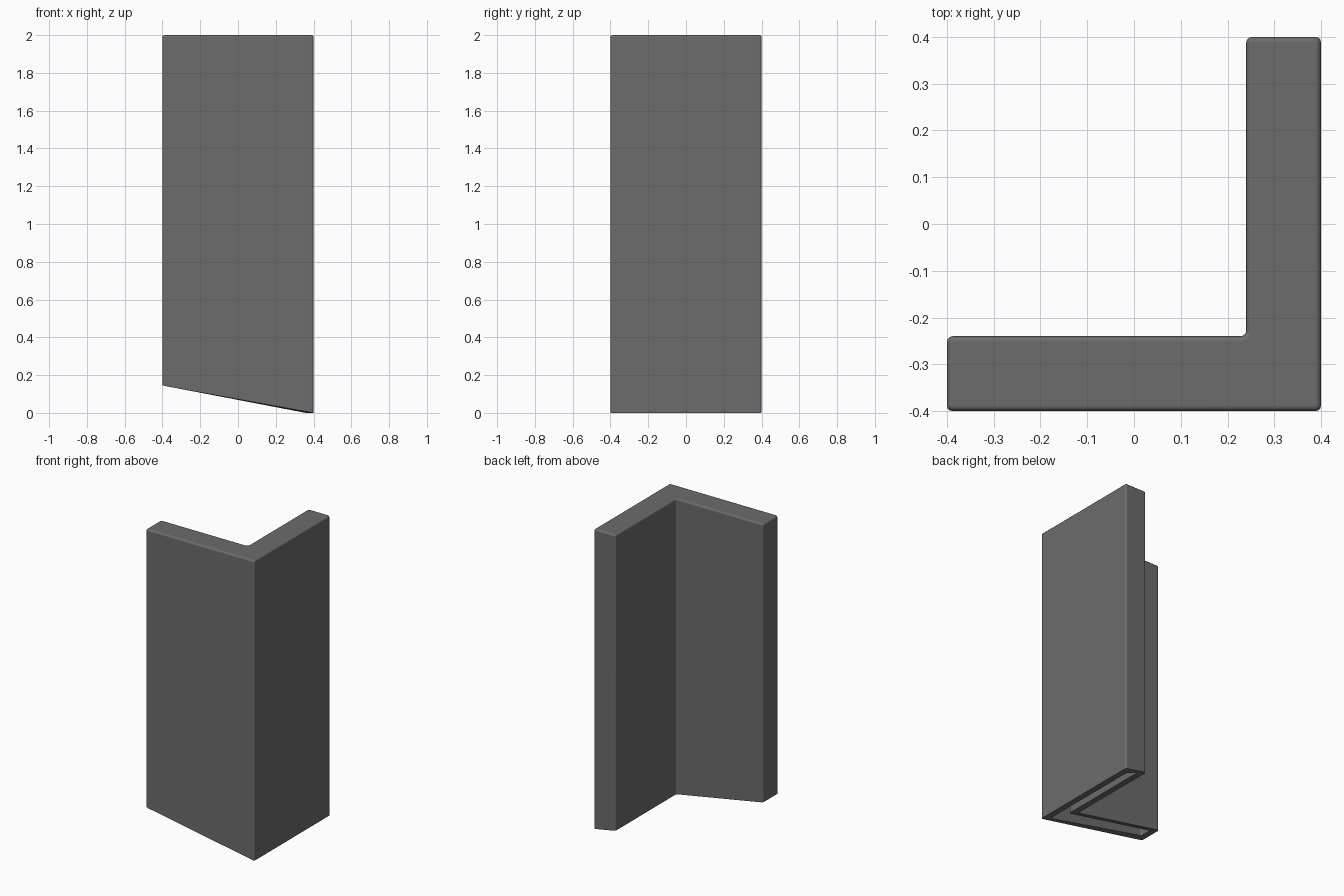
import bpy, bmesh
from math import cos, sin, radians

if "Cube" in bpy.data.objects:
    bpy.data.objects.remove(bpy.data.objects["Cube"])

HALF, LEG, WALL, TOP = 0.4, 0.16, 0.04, 2.0
SLOPE = 0.145 / (2 * HALF)      # the foot rises towards -x
R, SEG = 0.012, 3               # edge rounding


def l_profile(inset, shrink=0.0):
    """L outline moved inwards by inset, corners rounded; shrink pulls it in further."""
    o, i = HALF - inset, HALF - LEG + inset
    a, b = o - R, i + R
    # fillet centre x, y, start angle; the single inner corner turns the other way
    corners = [(-a, -a, 180, 1), (a, -a, 270, 1), (a, a, 0, 1), (b, a, 90, 1),
               (i - R, R - i, 0, -1), (-a, -b, 90, 1)]
    points = []
    for x, y, start, turn in corners:
        rad = R - turn * shrink
        for s in range(SEG + 1):
            t = radians(start + turn * 90 * s / SEG)
            points.append((x + rad * cos(t), y + rad * sin(t)))
    return points


bm = bmesh.new()
outer = l_profile(0)
N = len(outer)


def bridge(lower, upper):
    for k in range(N):
        j = (k + 1) % N
        bm.faces.new((lower[k], lower[j], upper[j], upper[k]))


# Outer and inner skins: sloped foot, straight walls, rounded top edge, cap
feet = []
for inset, height in ((0, TOP), (WALL, TOP - WALL)):
    # the foot follows the outer outline's slope, so the rim is level across
    last = [bm.verts.new((x, y, (HALF - ox) * SLOPE))
            for (x, y), (ox, _) in zip(l_profile(inset), outer)]
    feet.append(last)
    for s in range(SEG + 1):
        t = radians(90 * s / SEG)
        z = height - R + R * sin(t)
        loop = [bm.verts.new((x, y, z)) for x, y in l_profile(inset, R * (1 - cos(t)))]
        bridge(last, loop)
        last = loop
    bm.faces.new(last)

# Rim joining the skins around the open foot
bridge(feet[0], feet[1])

bmesh.ops.remove_doubles(bm, verts=bm.verts, dist=0.0001)
bmesh.ops.recalc_face_normals(bm, faces=bm.faces)

mesh = bpy.data.meshes.new("corner_trim")
bm.to_mesh(mesh)
bm.free()
obj = bpy.data.objects.new("corner_trim", mesh)
bpy.context.collection.objects.link(obj)

# Dark grey finish
mat = bpy.data.materials.new("dark_grey")
mat.diffuse_color = (0.15, 0.15, 0.15, 1)
mat.use_nodes = True
mat.node_tree.nodes["Principled BSDF"].inputs["Base Color"].default_value = mat.diffuse_color
mesh.materials.append(mat)

# Smooth rounding, flat faces
bpy.context.view_layer.objects.active = obj
obj.select_set(True)
bpy.ops.object.shade_smooth_by_angle(angle=0.7)
weighted = obj.modifiers.new("flat_faces", 'WEIGHTED_NORMAL')
weighted.keep_sharp = True
